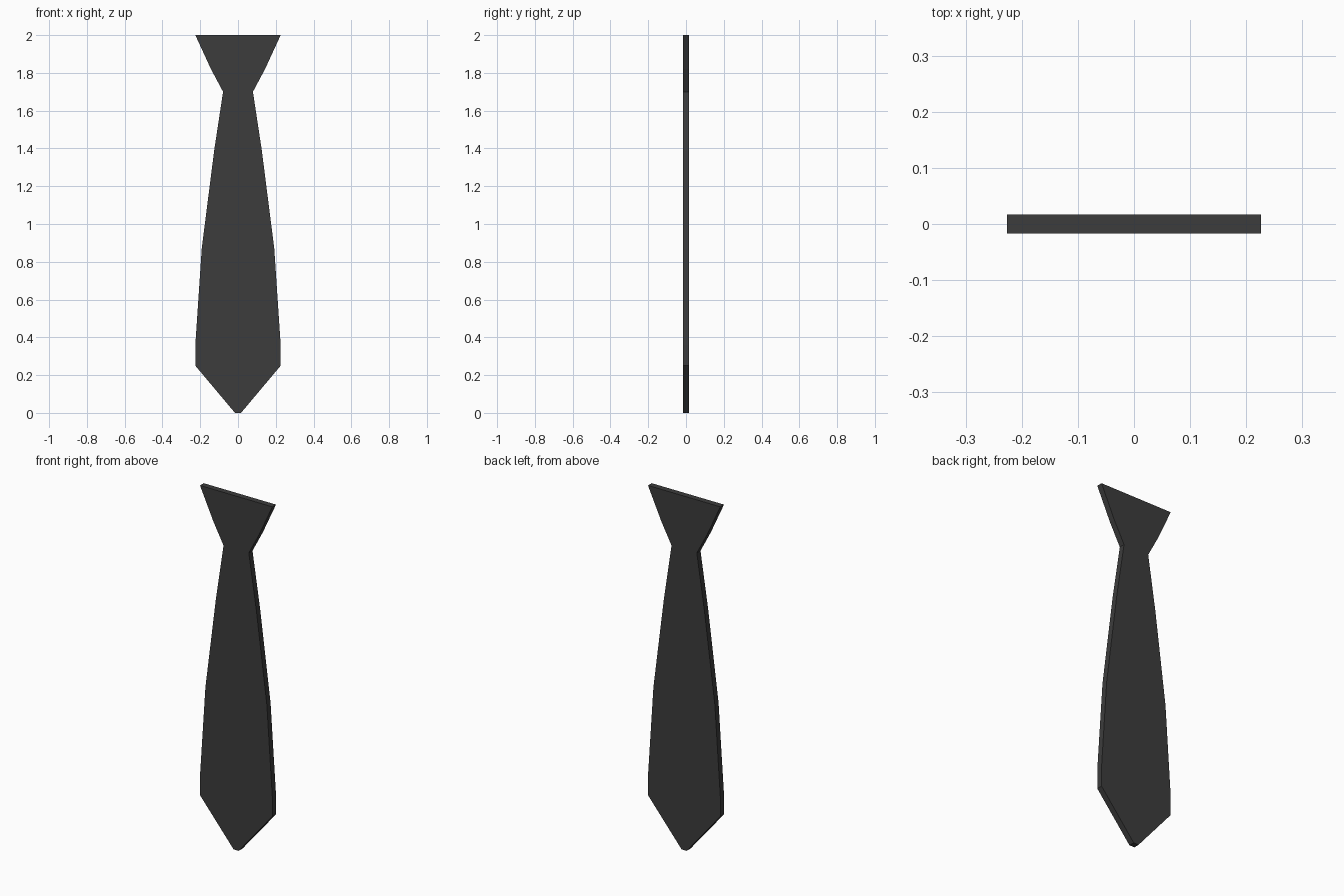
import bpy, bmesh

if "Cube" in bpy.data.objects:
    bpy.data.objects.remove(bpy.data.objects["Cube"])

# Right half of the necktie outline (x, z), bottom tip to top edge
HALF = [(0.016, 0.0), (0.226, 0.25), (0.226, 0.36), (0.192, 0.87),
        (0.126, 1.39), (0.079, 1.70), (0.143, 1.82), (0.226, 2.0)]
THICKNESS = 0.033

# Dark cloth
cloth = bpy.data.materials.new("dark_cloth")
cloth.diffuse_color = (0.045, 0.045, 0.045, 1)
cloth.use_nodes = True
cloth.node_tree.nodes["Principled BSDF"].inputs["Base Color"].default_value = cloth.diffuse_color

# Flat strip of faces mirrored across x = 0, then extruded into a slab
bm = bmesh.new()
rows = [[bm.verts.new((s * x, -THICKNESS / 2, z)) for s in (-1, 1)] for x, z in HALF]
for (a, b), (c, d) in zip(rows, rows[1:]):
    bm.faces.new((a, b, d, c))
slab = bmesh.ops.extrude_face_region(bm, geom=bm.faces[:])
back = [v for v in slab["geom"] if isinstance(v, bmesh.types.BMVert)]
bmesh.ops.translate(bm, verts=back, vec=(0, THICKNESS, 0))
bmesh.ops.recalc_face_normals(bm, faces=bm.faces[:])

mesh = bpy.data.meshes.new("necktie")
bm.to_mesh(mesh)
bm.free()
mesh.materials.append(cloth)
tie = bpy.data.objects.new("necktie", mesh)
bpy.context.collection.objects.link(tie)
